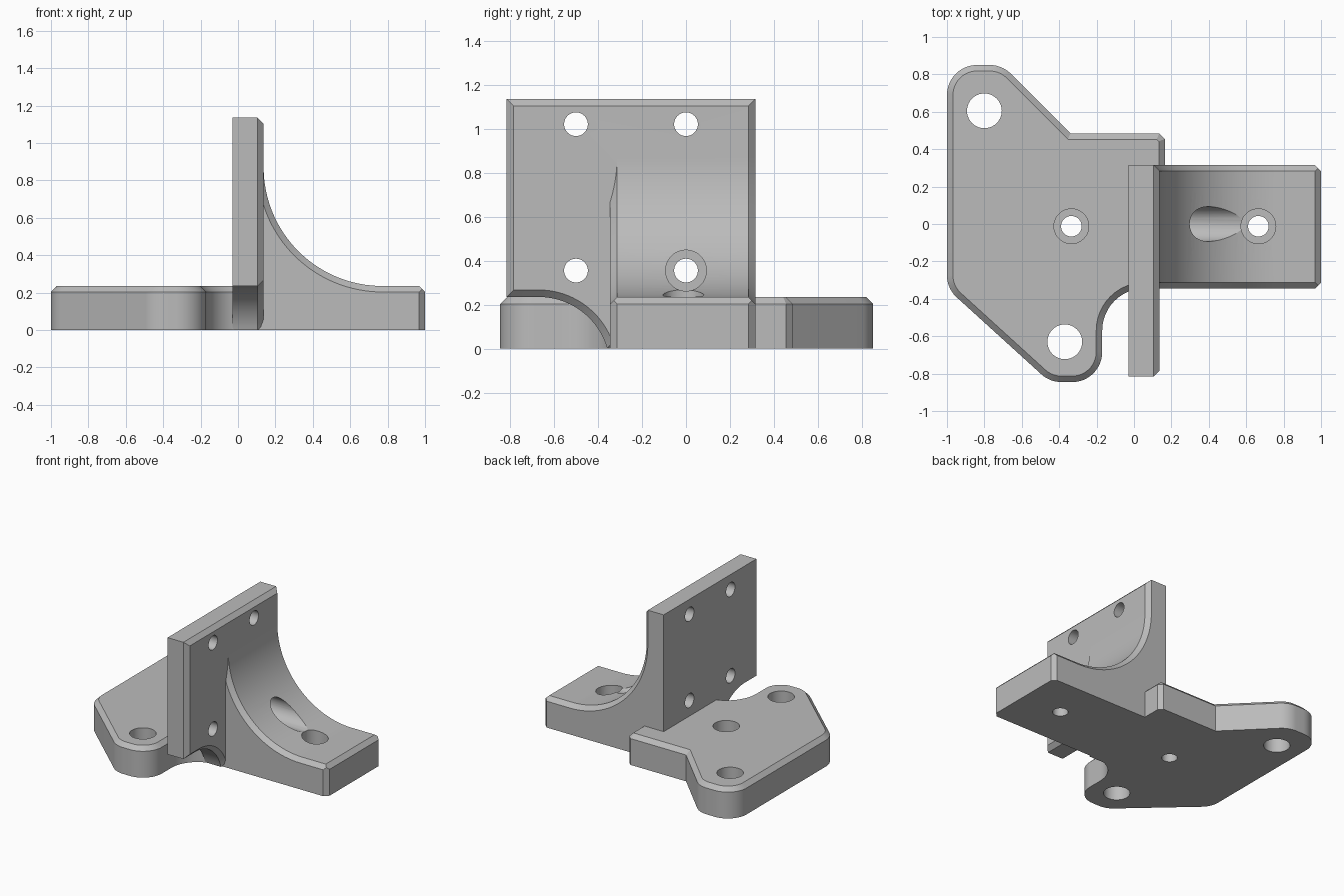
import bpy, bmesh, math
from mathutils import Vector

cube = bpy.data.objects.get("Cube")
if cube:
    bpy.data.objects.remove(cube, do_unlink=True)

CH = 0.032            # chamfer width
TOP = 0.235           # base thickness
FRONT, BACK = -0.345, 0.315   # arm sides

grey = bpy.data.materials.new("plain_grey")
grey.use_nodes = True
grey.diffuse_color = (0.5, 0.5, 0.5, 1)
grey.node_tree.nodes["Principled BSDF"].inputs["Base Color"].default_value = (0.5, 0.5, 0.5, 1)


def arc(cx, cy, r, a0, a1, n):
    angles = [math.radians(a0 + (a1 - a0) * i / n) for i in range(n + 1)]
    return [(cx + r * math.cos(a), cy + r * math.sin(a)) for a in angles]


def rounded(corners, n=12):
    """Closed outline with a fillet of radius r on each (x, y, r) corner."""
    out = []
    for i, (x, y, r) in enumerate(corners):
        p = Vector((x, y))
        if r == 0:
            out.append((x, y))
            continue
        a = (Vector(corners[i - 1][:2]) - p).normalized()
        b = (Vector(corners[(i + 1) % len(corners)][:2]) - p).normalized()
        half = a.angle(b) / 2
        centre = p + (a + b).normalized() * r / math.sin(half)
        s = p + a * r / math.tan(half) - centre
        e = p + b * r / math.tan(half) - centre
        sweep = math.degrees(-s.angle_signed(e))
        start = math.degrees(math.atan2(s.y, s.x))
        out += arc(centre.x, centre.y, r, start, start + sweep, n)
    return out


def inset(pts, d):
    """Mitred inward offset of a counter-clockwise outline."""
    out = []
    for i, q in enumerate(pts):
        p = Vector(q)
        e1 = (p - Vector(pts[i - 1])).normalized()
        e2 = (Vector(pts[(i + 1) % len(pts)]) - p).normalized()
        n1, n2 = Vector((-e1.y, e1.x)), Vector((-e2.y, e2.x))
        out.append(tuple(p + (n1 + n2) * d / (1 + n1.dot(n2))))
    return out


def loft(name, sections):
    """Solid through matching closed loops of 3D points."""
    bm = bmesh.new()
    loops = [[bm.verts.new(p) for p in s] for s in sections]
    n = len(loops[0])
    for a, b in zip(loops, loops[1:]):
        for i in range(n):
            j = (i + 1) % n
            bm.faces.new((a[i], a[j], b[j], b[i]))
    bm.faces.new(loops[0][::-1])
    bm.faces.new(loops[-1])
    bmesh.ops.recalc_face_normals(bm, faces=bm.faces)
    mesh = bpy.data.meshes.new(name)
    bm.to_mesh(mesh)
    bm.free()
    mesh.materials.append(grey)
    ob = bpy.data.objects.new(name, mesh)
    bpy.context.collection.objects.link(ob)
    return ob


def combine(target, other, operation):
    mod = target.modifiers.new(operation.lower(), 'BOOLEAN')
    mod.operation = operation
    mod.solver = 'EXACT'
    mod.object = other
    bpy.context.view_layer.objects.active = target
    bpy.ops.object.modifier_apply(modifier=mod.name)
    bpy.data.objects.remove(other, do_unlink=True)


def drill(target, axis, u, v, r, start, end):
    """Round hole along z (u, v = x, y) or along x (u, v = y, z)."""
    ring = arc(u, v, r, 0, 360, 40)[:-1]
    place = (lambda p, w: (*p, w)) if axis == 'z' else (lambda p, w: (w, *p))
    cutter = loft("drill", [[place(p, w) for p in ring] for w in (start, end)])
    cutter.hide_render = True
    combine(target, cutter, 'DIFFERENCE')


# Base plate with two rounded lugs and a chamfered top edge
outline = rounded([
    (-1, -0.345, 0.16), (-0.45, -0.845, 0.16), (-0.17, -0.845, 0.16),
    (-0.17, FRONT, 0.225), (0.165, FRONT, 0), (0.165, 0.455, 0),
    (0.135, 0.485, 0), (-0.34, 0.485, 0), (-0.705, 0.85, 0.16), (-1, 0.85, 0.16)])
bracket = loft("bracket", [
    [(*p, 0) for p in outline],
    [(*p, TOP - CH) for p in outline],
    [(*p, TOP) for p in inset(outline, CH)]])

# Upright plate, arched clear of the front lug, chamfered on its right-hand face
profile = ([(-0.815, TOP)] + arc(-0.67, -0.09, 0.325, 90, 16.1, 20)
           + [(BACK, 0), (BACK, 1.135), (-0.815, 1.135)])
upright = loft("upright_plate", [
    [(-0.03, *p) for p in profile],
    [(0.137 - CH, *p) for p in profile],
    [(0.137, *p) for p in inset(profile, CH)]])


# Arm with a curved brace, chamfered along both sides
def arm_section(y, d):
    pts = [(0.05, 0), (1 - d, 0), (1 - d, TOP - d)]
    pts += arc(0.772, 0.87, 0.635 + d, 270, 180, 32) + [(0.05, 0.87)]
    return [(x, y, z) for x, z in pts]


arm = loft("curved_arm", [
    arm_section(FRONT, CH), arm_section(FRONT + CH, 0),
    arm_section(BACK - CH, 0), arm_section(BACK, CH)])
# The arm's far end carries a chamfer on its top edge
wedge = loft("end_chamfer", [
    [(1 - CH, y, TOP), (1.05, y, TOP - CH - 0.05), (1.05, y, TOP + 0.05), (1 - CH, y, TOP + 0.05)]
    for y in (-0.5, 0.5)])
wedge.hide_render = True
combine(arm, wedge, 'DIFFERENCE')

combine(bracket, upright, 'UNION')
combine(bracket, arm, 'UNION')

# Lug holes
for x, y in ((-0.8, 0.605), (-0.37, -0.63)):
    drill(bracket, 'z', x, y, 0.093, -0.1, 0.4)

# Counterbored base screws
for x in (-0.335, 0.665):
    drill(bracket, 'z', x, -0.012, 0.055, -0.1, 0.5)
    drill(bracket, 'z', x, -0.012, 0.093, 0.1, 0.5)

# Upright bolt holes, with a screwdriver clearance through the brace
for y in (-0.5, 0):
    for z in (0.355, 1.02):
        drill(bracket, 'x', y, z, 0.054, -0.1, 0.9)
drill(bracket, 'x', 0, 0.355, 0.093, 0.137, 0.9)

bpy.ops.object.select_all(action='DESELECT')
bracket.select_set(True)
bpy.context.view_layer.objects.active = bracket
bpy.ops.object.shade_smooth_by_angle(angle=math.radians(25))
